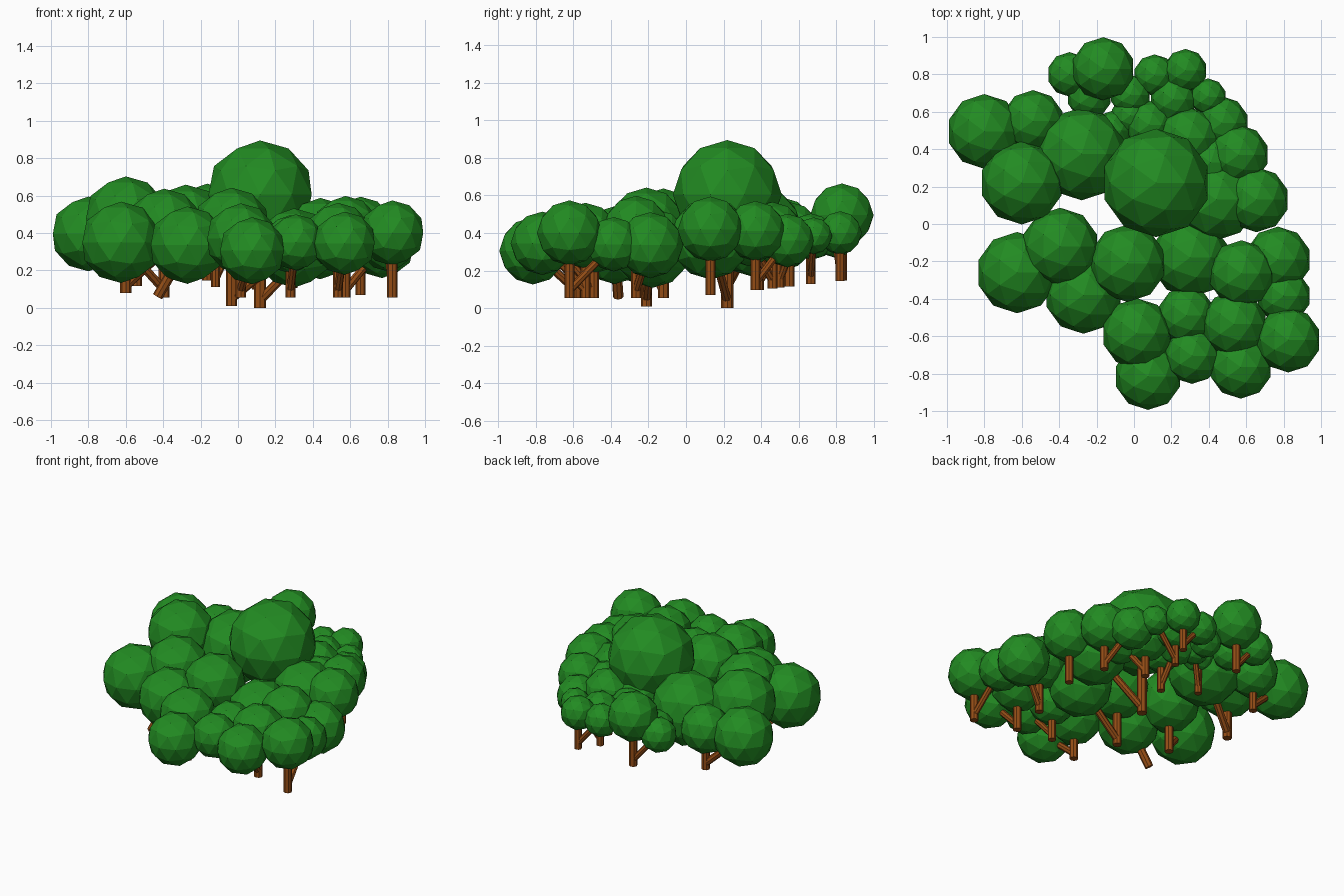
import bpy, bmesh
from mathutils import Vector, Matrix

def material(name, rgb):
    m = bpy.data.materials.new(name)
    m.diffuse_color = (*rgb, 1)
    return m

LEAF = material("leaf_green", (0.016, 0.258, 0.016))
BARK = material("bark_brown", (0.30, 0.075, 0.008))

def finish(bm, name, mat):
    me = bpy.data.meshes.new(name)
    bm.to_mesh(me)
    bm.free()
    me.materials.append(mat)
    bpy.context.collection.objects.link(bpy.data.objects.new(name, me))

def crown(x, y, z, r):
    bm = bmesh.new()
    bmesh.ops.create_icosphere(bm, subdivisions=2, radius=r * 1.035,
                               matrix=Matrix.Translation((x, y, z)))
    finish(bm, "crown", LEAF)

def limb(name, a, b, r):
    a, b = Vector(a), Vector(b)
    d = b - a
    rot = d.to_track_quat('Z', 'Y').to_matrix().to_4x4()
    bm = bmesh.new()
    bmesh.ops.create_cone(bm, cap_ends=True, segments=8, radius1=r, radius2=r,
                          depth=d.length, matrix=Matrix.Translation((a + b) / 2) @ rot)
    finish(bm, name, BARK)

def tree(main, side=None, base=None):
    """Crown on a vertical trunk, with an optional second crown on a branch."""
    x, y, z, r = main
    if base is None:                      # ground rises gently to the back
        base = 0.055 + 0.11 * max(y, 0)
    crown(*main)
    limb("trunk", (x, y, base), (x, y, z), 0.05 * r + 0.019)
    if side:
        crown(*side)
        limb("branch", (x, y, base + 0.04), side[:3], 0.05 * side[3] + 0.014)

# Tallest trees in the middle
tree((0.118, 0.22, 0.605, 0.28), (0.44, 0.13, 0.37, 0.21), 0)
tree((-0.035, -0.21, 0.435, 0.20), (0.30, -0.18, 0.32, 0.205), 0.01)

# Left side
tree((-0.60, 0.22, 0.48, 0.215), (-0.28, 0.375, 0.41, 0.24))
tree((-0.54, 0.55, 0.40, 0.16), (-0.80, 0.495, 0.395, 0.193))
tree((-0.395, -0.12, 0.43, 0.20), (-0.625, -0.26, 0.35, 0.21))

# Front and right side
tree((0.015, -0.585, 0.37, 0.182), (0.075, -0.815, 0.305, 0.173))
tree((0.535, -0.535, 0.385, 0.17), (0.57, -0.765, 0.345, 0.163))
tree((0.825, -0.62, 0.40, 0.168), (0.80, -0.385, 0.34, 0.14))
tree((0.28, -0.49, 0.34, 0.15), (0.31, -0.705, 0.35, 0.145))
tree((0.575, -0.265, 0.42, 0.172), (0.77, -0.19, 0.335, 0.17))
tree((0.655, 0.13, 0.42, 0.168))

# Back
tree((0.56, 0.37, 0.41, 0.155), (0.47, 0.54, 0.36, 0.138))
tree((0.29, 0.46, 0.40, 0.16), (0.41, 0.33, 0.38, 0.15))
tree((0.10, 0.39, 0.40, 0.14), (0.08, 0.53, 0.38, 0.125))
tree((-0.12, 0.50, 0.38, 0.10), (-0.02, 0.58, 0.37, 0.10))
tree((0.21, 0.665, 0.38, 0.12), (0.395, 0.68, 0.385, 0.095))
tree((-0.165, 0.83, 0.495, 0.163), (-0.345, 0.80, 0.40, 0.115))
tree((0.275, 0.82, 0.40, 0.112), (0.11, 0.795, 0.38, 0.108))
crown(-0.24, 0.68, 0.38, 0.115)
crown(-0.02, 0.69, 0.38, 0.105)

# Leaning trunk under the front left crown
crown(-0.27, -0.38, 0.335, 0.20)
limb("trunk", (-0.43, -0.36, 0.06), (-0.27, -0.38, 0.335), 0.028)
